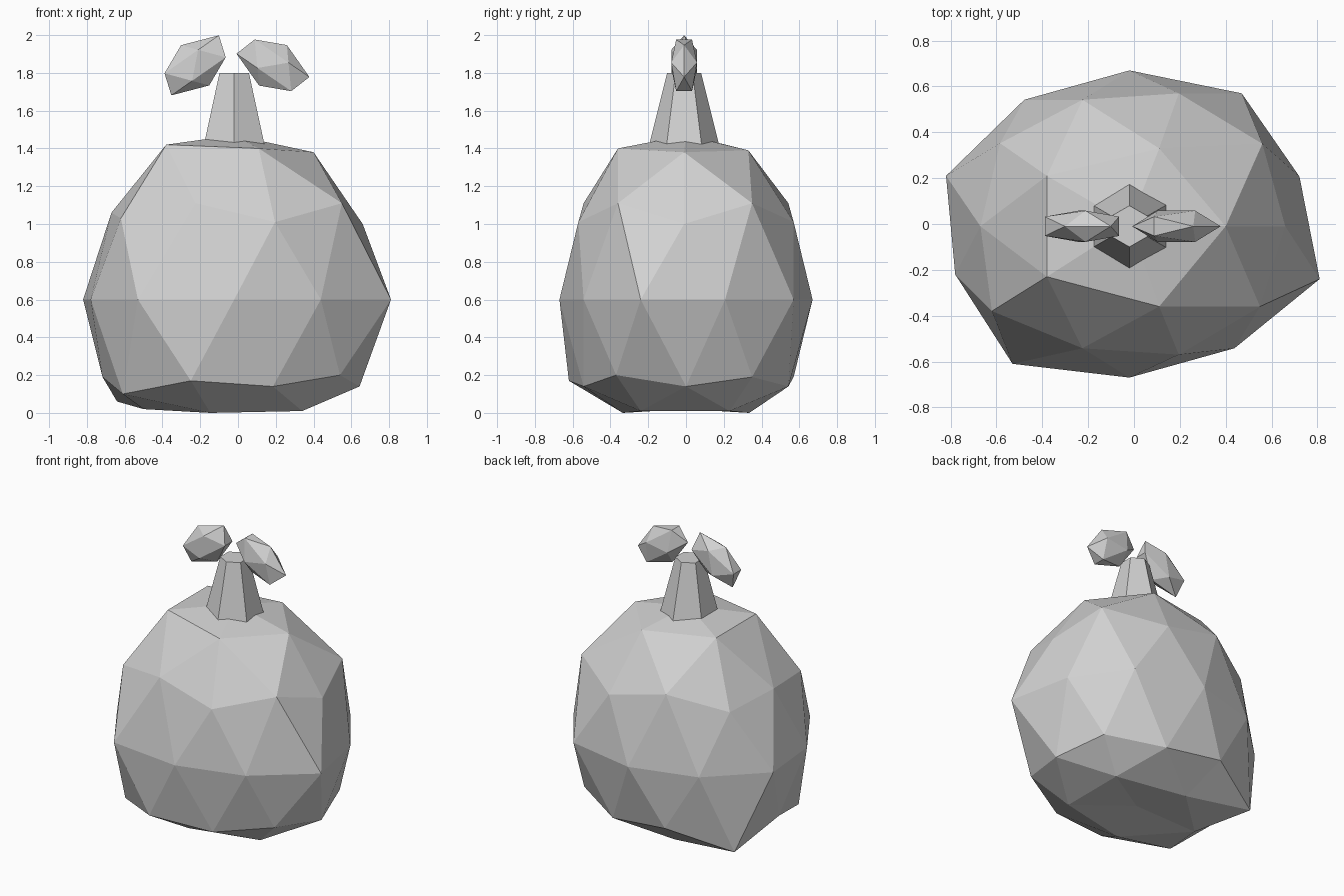
import bpy
from mathutils import Vector

grey = bpy.data.materials.new("plain_grey")
grey.diffuse_color = (0.64, 0.64, 0.64, 1)


def finish(name):
    ob = bpy.context.object
    ob.name = name
    ob.data.materials.clear()
    ob.data.materials.append(grey)
    return ob


# Body: a faceted ball, squashed ring by ring (unit height -> height from the middle)
rings = {1: 0.87, 0.851: 0.80, 0.526: 0.51, 0.447: 0.41, 0: 0,
         -0.447: -0.41, -0.526: -0.46, -0.851: -0.6, -1: -0.57}
bpy.ops.mesh.primitive_ico_sphere_add(subdivisions=2, radius=1)
body = finish("fruit_body")
for v in body.data.vertices:
    ring = min(rings, key=lambda k: abs(k - v.co.z))
    v.co = (v.co.x * 0.78 - 0.02, v.co.y * 0.67, 0.6 + rings[ring])

# Uneven corners: pull the nearest corner to each of these points
bumps = [(-0.82, 0.21, 0.6), (0.47, 0.57, 0.6), (0.81, -0.24, 0.6),
         (-0.53, -0.61, 0.6), (-0.78, -0.22, 0.6), (-0.62, -0.38, 1.03),
         (-0.67, -0.01, 1.06), (-0.25, -0.62, 0.17), (-0.64, 0.38, 0.06),
         (-0.61, -0.37, 0.10), (-0.50, 0.0, 0.02), (0.34, 0.23, 0.01),
         (0.34, -0.24, 0.01), (-0.38, -0.23, 1.42), (-0.38, 0.21, 1.42),
         (0.40, -0.01, 1.38), (0.11, -0.36, 1.40), (0.11, 0.33, 1.39),
         (0.54, 0.35, 0.19), (0.54, -0.37, 0.20), (0.56, 0.35, 1.11),
         (0.55, -0.36, 1.11), (0.66, -0.01, 1.0)]
for b in bumps:
    b = Vector(b)
    min(body.data.vertices, key=lambda v: (v.co - b).length).co = b

# Stem: six-sided taper
bpy.ops.mesh.primitive_cone_add(vertices=6, radius1=0.19, radius2=0.09, depth=0.4,
                                location=(-0.02, -0.01, 1.6))
finish("stem")

# Leaves: two flattened, tilted low-poly balls
for name, x, tilt in (("left_leaf", -0.227, -0.61), ("right_leaf", 0.185, 0.6)):
    bpy.ops.mesh.primitive_ico_sphere_add(subdivisions=1, radius=1,
                                          location=(x, -0.01, 1.84),
                                          rotation=(0, tilt, 0))
    finish(name).scale = (0.217, 0.08, 0.13)
